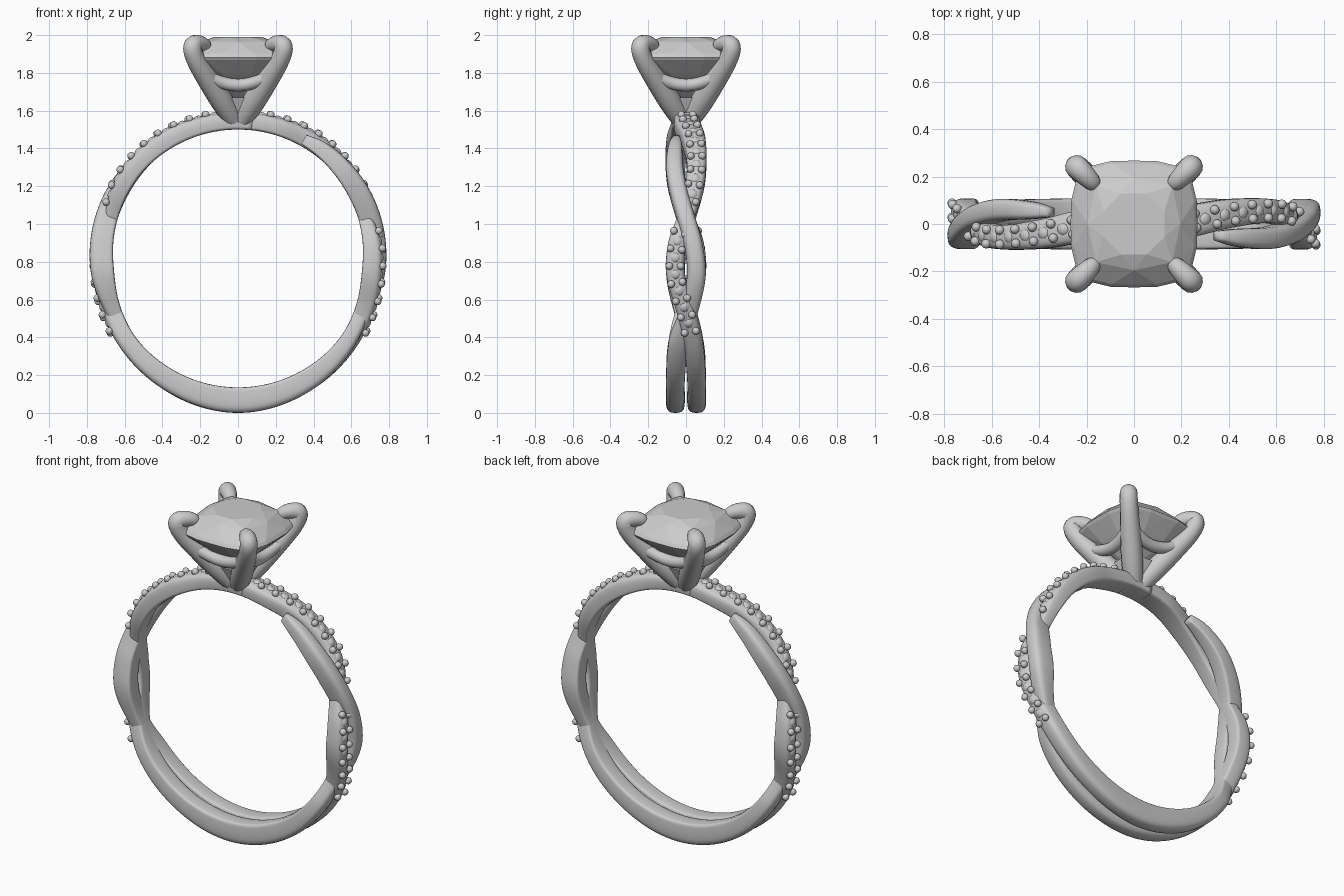
import bpy, bmesh, math
from mathutils import Matrix, Vector

if "Cube" in bpy.data.objects:
    bpy.data.objects.remove(bpy.data.objects["Cube"])

CZ = 0.82  # centre height of the finger hole


def finish(name, bm, smooth=True):
    bmesh.ops.recalc_face_normals(bm, faces=bm.faces)
    me = bpy.data.meshes.new(name)
    bm.to_mesh(me)
    bm.free()
    for p in me.polygons:
        p.use_smooth = smooth
    ob = bpy.data.objects.new(name, me)
    bpy.context.collection.objects.link(ob)
    return ob


def sample(keys, a):
    """Smooth Hermite interpolation of rows (angle, values...)."""
    i = max(k for k in range(len(keys) - 1) if keys[k][0] <= a or k == 0)
    k0, k1 = keys[i], keys[i + 1]
    kp, kn = keys[max(i - 1, 0)], keys[min(i + 2, len(keys) - 1)]
    h = k1[0] - k0[0]
    t = min(max((a - k0[0]) / h, 0), 1)
    out = []
    for c in range(1, len(k0)):
        m0 = (k1[c] - kp[c]) / (k1[0] - kp[0]) * h
        m1 = (kn[c] - k0[c]) / (kn[0] - k0[0]) * h
        out.append((2*t**3 - 3*t*t + 1) * k0[c] + (t**3 - 2*t*t + t) * m0
                   + (3*t*t - 2*t**3) * k1[c] + (t**3 - t*t) * m1)
    return out


def polar(a, r, y):
    a = math.radians(a)
    return Vector((r * math.sin(a), y, CZ - r * math.cos(a)))


# Strand path: angle from bottom, y, half width, inner radius, outer radius.
# Negative angles are the plain half, positive angles the beaded half.
STRAND = [
    (-151, 0.05, 0.02, 0.69, 0.745), (-144, 0.057, 0.036, 0.685, 0.765),
    (-130, 0.06, 0.046, 0.675, 0.778), (-118, 0.038, 0.048, 0.67, 0.785),
    (-108, 0.005, 0.049, 0.67, 0.787), (-97, -0.035, 0.05, 0.665, 0.787),
    (-83, -0.055, 0.05, 0.66, 0.782), (-66, -0.012, 0.05, 0.675, 0.76),
    (-52, 0.04, 0.052, 0.685, 0.775), (-30, 0.056, 0.05, 0.685, 0.80),
    (0, 0.056, 0.05, 0.685, 0.82), (30, 0.056, 0.05, 0.685, 0.80),
    (52, 0.04, 0.052, 0.685, 0.785), (66, 0.005, 0.052, 0.675, 0.775),
    (83, -0.055, 0.05, 0.66, 0.765), (97, -0.045, 0.048, 0.665, 0.76),
    (108, 0.0, 0.046, 0.67, 0.745), (120, 0.042, 0.05, 0.675, 0.768),
    (132, 0.056, 0.052, 0.68, 0.778), (148, 0.042, 0.062, 0.68, 0.78),
    (163, 0.01, 0.07, 0.68, 0.775), (186, 0.0, 0.066, 0.68, 0.77)]


def strand(name):
    bm = bmesh.new()
    rings, n, sides = [], 170, 24
    for i in range(n + 1):
        a = -151 + 337 * i / n
        y, w, ri, ro = sample(STRAND, a)
        ring = []
        for k in range(sides):
            t = 2 * math.pi * k / sides
            c, s = math.cos(t), math.sin(t)
            e = 0.65 if c > 0 else 0.3       # rounded outside, squarer inside
            u = math.copysign(abs(c) ** e, c)
            v = math.copysign(abs(s) ** e, s)
            ring.append(bm.verts.new(polar(a, (ri + ro) / 2 + u * (ro - ri) / 2, y + v * w)))
        rings.append(ring)
    for r0, r1 in zip(rings, rings[1:]):
        for k in range(sides):
            j = (k + 1) % sides
            bm.faces.new((r0[k], r0[j], r1[j], r1[k]))
    bm.faces.new(rings[0])
    bm.faces.new(rings[-1])
    return finish(name, bm)


def beads(name):
    """Small stones along the strand with pairs of bead claws between them."""
    bm = bmesh.new()
    a = 60.0
    while a < 172:
        if not 101 < a < 109:
            y, w, ri, ro = sample(STRAND, a)
            y2 = sample(STRAND, a + 1)[0]
            slope = (y2 - y) / (ro * math.radians(1))
            for s in (-1, 1):
                off = 0.03 * s
                p = polar(a - math.degrees(off * slope / ro), ro + 0.004, y + off)
                bmesh.ops.create_uvsphere(bm, u_segments=12, v_segments=8, radius=0.02,
                                          matrix=Matrix.Translation(p))
        b = a + 3.3
        if not 100 < b < 111:
            y, w, ri, ro = sample(STRAND, b)
            bmesh.ops.create_uvsphere(bm, u_segments=14, v_segments=8, radius=0.036,
                                      matrix=Matrix.Translation(polar(b, ro - 0.027, y)))
        a += 6.7
    return finish(name, bm)


# Two interwoven strands, the second is the first turned half way round
for tag, turn in (("first", 0), ("second", math.pi)):
    for ob in (strand(tag + "_band_strand"), beads(tag + "_bead_row")):
        ob.rotation_euler.z = turn


def tube(name, pts):
    """Smooth round tube through rows of (x, y, z, radius)."""
    cu = bpy.data.curves.new(name, 'CURVE')
    cu.dimensions = '3D'
    cu.bevel_depth = 1.0
    cu.bevel_resolution = 5
    cu.use_fill_caps = True
    sp = cu.splines.new('NURBS')
    sp.points.add(len(pts) - 1)
    for p, (x, y, z, r) in zip(sp.points, pts):
        p.co = (x, y, z, 1)
        p.radius = r
    sp.order_u = 3
    sp.use_endpoint_u = True
    sp.resolution_u = 8
    ob = bpy.data.objects.new(name, cu)
    bpy.context.collection.objects.link(ob)
    return ob


# Four claws hooking over the stone corners, and sagging rails between them
CLAW = [(0.02, 1.545, 0.05), (0.065, 1.62, 0.063), (0.15, 1.75, 0.058),
        (0.227, 1.87, 0.05), (0.248, 1.95, 0.05), (0.2, 1.958, 0.044),
        (0.16, 1.935, 0.033), (0.147, 1.92, 0.004)]
RAIL = [(-0.19, -0.19, 1.80, 0.03), (-0.09, -0.155, 1.735, 0.034),
        (0.09, -0.155, 1.735, 0.034), (0.19, -0.19, 1.80, 0.03)]
for i, (sx, sy) in enumerate(((1, 1), (-1, 1), (-1, -1), (1, -1))):
    tube(f"claw_{i + 1}", [(d * sx, d * sy, z, r) for d, z, r in CLAW])
    tube(f"rail_{i + 1}", RAIL).rotation_euler.z = i * math.pi / 2

# Solid tapering base of the setting, its sides facing front, back, left and right
bm = bmesh.new()
bmesh.ops.create_cone(bm, cap_ends=True, segments=4, radius1=0.06, radius2=0.16, depth=0.165,
                      matrix=Matrix.Translation((0, 0, 1.588)) @ Matrix.Rotation(math.pi / 4, 4, 'Z'))
finish("setting_base", bm, False)

# Faceted cushion-cut stone: hull of staggered cushion-shaped rings
GIRDLE = [q * 90 + d for q in range(4) for d in (0, 20, 38, 52, 70)]
EIGHT = [k * 45 for k in range(8)]
TURNED = [k * 45 + 22.5 for k in range(8)]
bm = bmesh.new()
for size, z, angles in ((0.13, 1.99, TURNED), (0.195, 1.963, EIGHT), (0.255, 1.9, GIRDLE),
                        (0.267, 1.882, GIRDLE), (0.258, 1.868, GIRDLE),
                        (0.175, 1.79, TURNED), (0.02, 1.66, EIGHT)):
    for deg in angles:
        c, s = math.cos(math.radians(deg)), math.sin(math.radians(deg))
        r = size / (abs(c) ** 3.6 + abs(s) ** 3.6) ** (1 / 3.6)
        bm.verts.new((r * c, r * s, z))
bmesh.ops.convex_hull(bm, input=bm.verts)
finish("centre_stone", bm, False)
